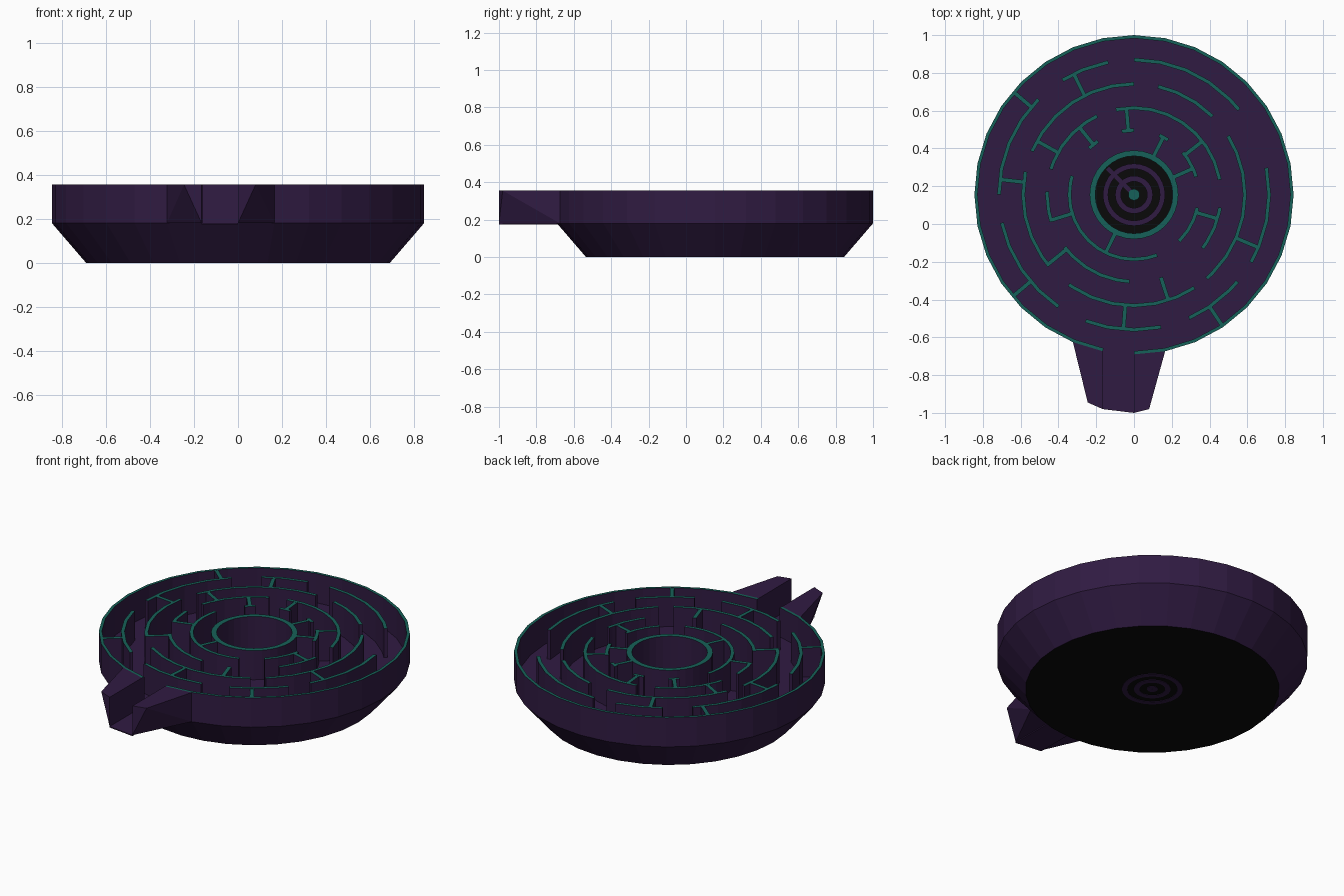
import bpy, bmesh
from math import sin, cos, radians, floor

if "Cube" in bpy.data.objects:
    bpy.data.objects.remove(bpy.data.objects["Cube"])

CY = 0.155            # disc centre in y
STEP = 11.25          # 32-sided rings
Z_FLOOR, Z_TOP = 0.18, 0.355


def material(name, rgb):
    m = bpy.data.materials.new(name)
    m.diffuse_color = (*rgb, 1)
    m.use_nodes = True
    m.node_tree.nodes["Principled BSDF"].inputs["Base Color"].default_value = m.diffuse_color
    return m


PURPLE = material("dark_purple", (0.03, 0.011, 0.055))
TEAL = material("teal", (0.008, 0.12, 0.1))
BLACK = material("black", (0.003, 0.003, 0.003))
MATS = [PURPLE, TEAL, BLACK]


def finish(bm, name):
    bmesh.ops.recalc_face_normals(bm, faces=bm.faces[:])
    me = bpy.data.meshes.new(name)
    bm.to_mesh(me)
    bm.free()
    for m in MATS:
        me.materials.append(m)
    ob = bpy.data.objects.new(name, me)
    bpy.context.collection.objects.link(ob)
    return ob


def polar(r, a):
    return (r * cos(radians(a)), CY + r * sin(radians(a)))


def strip(bm, pairs, z0, z1, top=1, closed=False):
    """Wall through (inner, outer) plan points, with a coloured top."""
    rows = [[bm.verts.new((*p, z)) for p, z in
             ((i, z0), (o, z0), (o, z1), (i, z1))] for i, o in pairs]
    n = len(rows)
    for k in range(n if closed else n - 1):
        a, b = rows[k], rows[(k + 1) % n]
        for j in range(4):
            f = bm.faces.new((a[j], a[(j + 1) % 4], b[(j + 1) % 4], b[j]))
            f.material_index = top if j == 2 else 0
    if not closed:
        bm.faces.new(rows[0])
        bm.faces.new(rows[-1])


def arc(bm, r0, r1, a0, a1, z0=Z_FLOOR, z1=Z_TOP, top=1):
    closed = a1 - a0 >= 360
    angs = [a0] + [k * STEP for k in range(floor(a0 / STEP), floor(a1 / STEP) + 2)
                   if a0 + 0.5 < k * STEP < a1 - 0.5]
    if not closed:
        angs.append(a1)
    strip(bm, [(polar(r0, a), polar(r1, a)) for a in angs], z0, z1, top, closed)


def stub(bm, r0, r1, a, t=0.011):
    nx, ny = -sin(radians(a)) * t, cos(radians(a)) * t
    pairs = []
    for r in (r0, r1):
        x, y = polar(r, a)
        pairs.append(((x - nx, y - ny), (x + nx, y + ny)))
    strip(bm, pairs, Z_FLOOR, Z_TOP - 0.0005)


# tray: tapered bowl, maze floor and central well
bm = bmesh.new()
profile = [(0.2, 0.003), (0.69, 0), (0.845, Z_FLOOR), (0.205, Z_FLOOR), (0.205, 0.006)]
colours = [2, 0, 0, 0]
rings = [[bm.verts.new((*polar(r, k * STEP), z)) for k in range(32)] for r, z in profile]
for a, b, c in zip(rings, rings[1:], colours):
    for k in range(32):
        j = (k + 1) % 32
        bm.faces.new((a[k], a[j], b[j], b[k])).material_index = c
for r in (rings[0], rings[-1]):
    bm.faces.new(r).material_index = 2
finish(bm, "tray")

# outer wall with entrance gap, and wall round the well
bm = bmesh.new()
arc(bm, 0.828, 0.845, -90, 258.75)
finish(bm, "outer_wall")
bm = bmesh.new()
arc(bm, 0.205, 0.235, 0, 360)
finish(bm, "well_wall")

# maze walls: curved pieces by ring radius
R2, R3, R4, R5 = 0.715, 0.587, 0.46, 0.342
arcs = {
    R2: [(39, 90), (-30, 11.5), (-66, -40), (-111, -78.5), (192, 236), (135, 180), (101, 122)],
    R3: [(90, 157), (168, 220), (234, 303), (-49, 32), (45, 77.5)],
    R4: [(115, 163), (10, 102), (-38, -8.5), (178, 198), (217, 267)],
    R5: [(124, 134), (90, 101), (58, 67), (16, 41), (-46, -11.5), (163, 291)],
}
bm = bmesh.new()
for r, spans in arcs.items():
    for a0, a1 in spans:
        arc(bm, r - 0.01, r + 0.01, a0, a1)
finish(bm, "maze_curved_walls")

# maze walls: straight radial pieces
bm = bmesh.new()
for r0, r1, angles in ((R2, 0.835, (220, 139.5, -56)),
                       (R3, R2, (-94.5, 173.5, 116.5, -23)),
                       (R4, R3, (151, 219, -72)),
                       (R5, R4, (129, 95, 38, -16, 197)),
                       (0.22, R5, (63, 24, 244))):
    for a in angles:
        stub(bm, r0, r1, a)
finish(bm, "maze_radial_walls")

# target on the well floor: two rings, a spoke and a centre dot
bm = bmesh.new()
for r0, r1 in ((0.137, 0.165), (0.07, 0.1)):
    arc(bm, r0, r1, 0, 360, 0, 0.014, 0)
arc(bm, 0.001, 0.03, 0, 360, 0, 0.016, 1)
s = 0.008
strip(bm, [((x - s, CY - x - s), (x + s, CY - x + s)) for x in (-0.14, -0.015)],
      0.004, 0.013, 0)
finish(bm, "well_target")


# entrance arms: wedges whose front narrows towards the bottom
def arm(name, a_out, a_in, tip_out, tip_in):
    bm = bmesh.new()
    ends = [polar(0.845, a_out), polar(0.845, a_in)]
    pts = [(*p, z) for p in ends for z in (Z_FLOOR, Z_TOP)]
    pts += [(*tip_out, Z_TOP), (*tip_in, Z_TOP), (*tip_in, Z_FLOOR)]
    bmesh.ops.convex_hull(bm, input=[bm.verts.new(p) for p in pts])
    finish(bm, name)


LEFT, RIGHT = (-0.165, -0.98), (0.0, -1.0)
arm("entrance_arm_left", 247.5, 258.75, (-0.245, -0.945), LEFT)
arm("entrance_arm_right", 281.25, 270, (0.08, -0.98), RIGHT)

# entrance floor between the arms
bm = bmesh.new()
strip(bm, [(polar(0.845, 258.75), polar(0.845, 270)), (LEFT, RIGHT)],
      Z_FLOOR - 0.006, Z_FLOOR, 0)
finish(bm, "entrance_floor")
